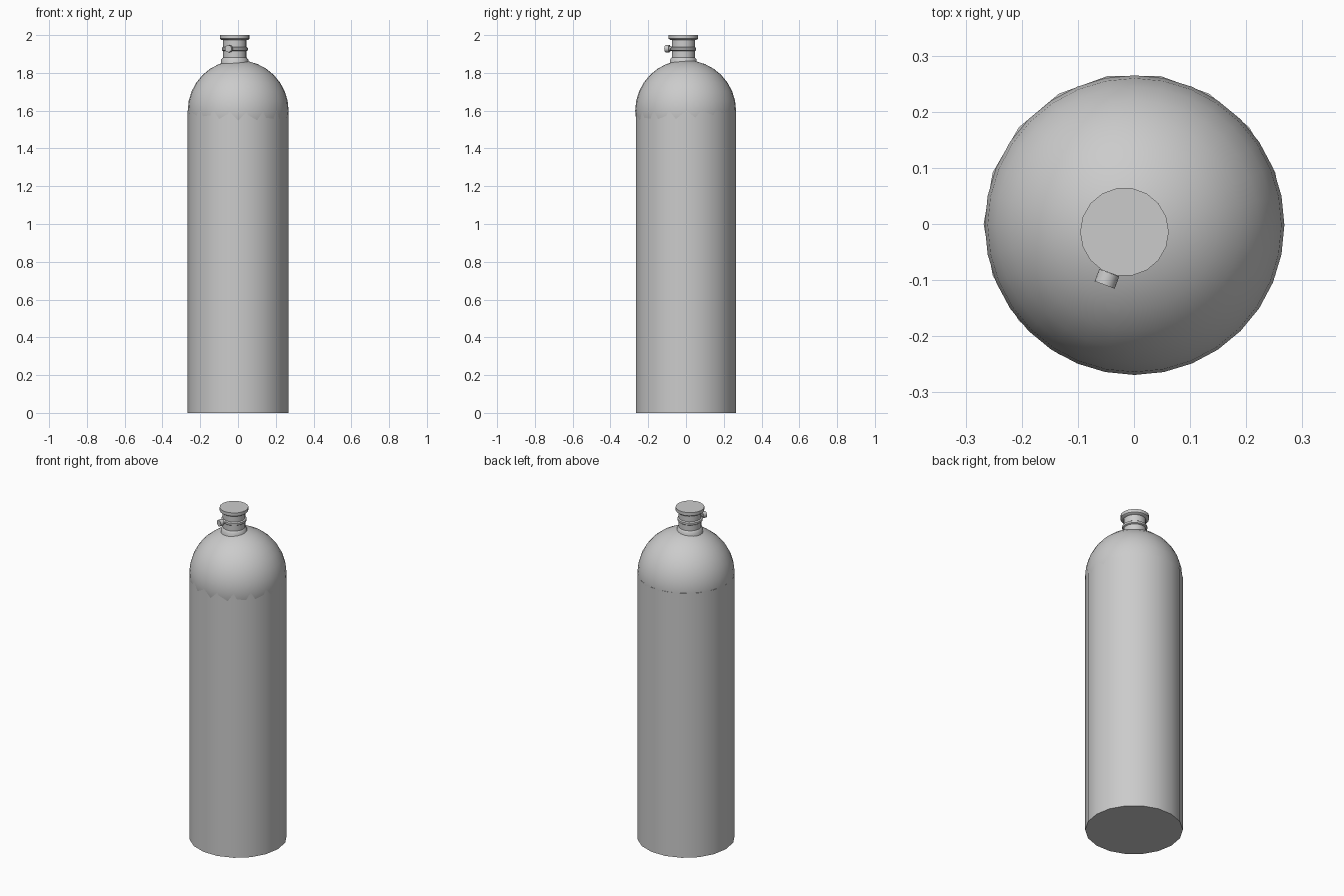
import bpy, bmesh, math
from mathutils import Vector

if "Cube" in bpy.data.objects:
    bpy.data.objects.remove(bpy.data.objects["Cube"])

NX, NY = -0.017, -0.014  # neck axis, slightly off centre


def finish(name, bm, angle=40):
    bmesh.ops.recalc_face_normals(bm, faces=bm.faces[:])
    me = bpy.data.meshes.new(name)
    bm.to_mesh(me)
    bm.free()
    ob = bpy.data.objects.new(name, me)
    bpy.context.collection.objects.link(ob)
    bpy.ops.object.select_all(action='DESELECT')
    ob.select_set(True)
    bpy.context.view_layer.objects.active = ob
    bpy.ops.object.shade_smooth_by_angle(angle=math.radians(angle))
    return ob


def lathe(name, profile, sides, x=0, y=0):
    """Closed solid of revolution from (radius, z) pairs."""
    bm = bmesh.new()
    rings = []
    for r, z in profile:
        rings.append([bm.verts.new((x + r * math.cos(2 * math.pi * i / sides),
                                    y + r * math.sin(2 * math.pi * i / sides), z))
                      for i in range(sides)])
    for a, b in zip(rings, rings[1:]):
        for i in range(sides):
            j = (i + 1) % sides
            bm.faces.new((a[i], a[j], b[j], b[i]))
    bm.faces.new(rings[0])
    bm.faces.new(rings[-1])
    return finish(name, bm)


# Tank body
lathe("tank_body", [(0.268, 0), (0.268, 1.6)], 18)

# Domed shoulder, overlapping the top of the body
bm = bmesh.new()
bmesh.ops.create_uvsphere(bm, u_segments=32, v_segments=16, radius=0.267)
bmesh.ops.delete(bm, geom=[v for v in bm.verts if v.co.z < -0.12], context='VERTS')
bmesh.ops.translate(bm, verts=bm.verts[:], vec=(0.001, -0.002, 1.6))
finish("dome", bm)

# Neck with base flange, middle ring and cap
lathe("neck", [(0.062, 1.82), (0.062, 1.99)], 18, NX, NY)
lathe("base_flange", [(0.072, 1.83), (0.072, 1.87), (0.062, 1.882)], 18, NX, NY)
lathe("neck_ring", [(0.062, 1.915), (0.069, 1.92), (0.069, 1.932), (0.062, 1.937)], 18, NX, NY)
lathe("cap", [(0.070, 1.974), (0.079, 1.981), (0.079, 2.0)], 18, NX, NY)

# Side valve: thin stem and round knob
direction = Vector((-0.35, -0.94, 0)).normalized()
for name, r, start, end in (("valve_stem", 0.011, 0.05, 0.085),
                            ("valve_knob", 0.019, 0.078, 0.101)):
    bm = bmesh.new()
    bmesh.ops.create_cone(bm, cap_ends=True, segments=16, radius1=r, radius2=r, depth=end - start)
    bmesh.ops.transform(bm, verts=bm.verts[:],
                        matrix=direction.to_track_quat('Z', 'Y').to_matrix().to_4x4())
    bmesh.ops.translate(bm, verts=bm.verts[:],
                        vec=Vector((NX, NY, 1.928)) + direction * (start + end) / 2)
    finish(name, bm)
